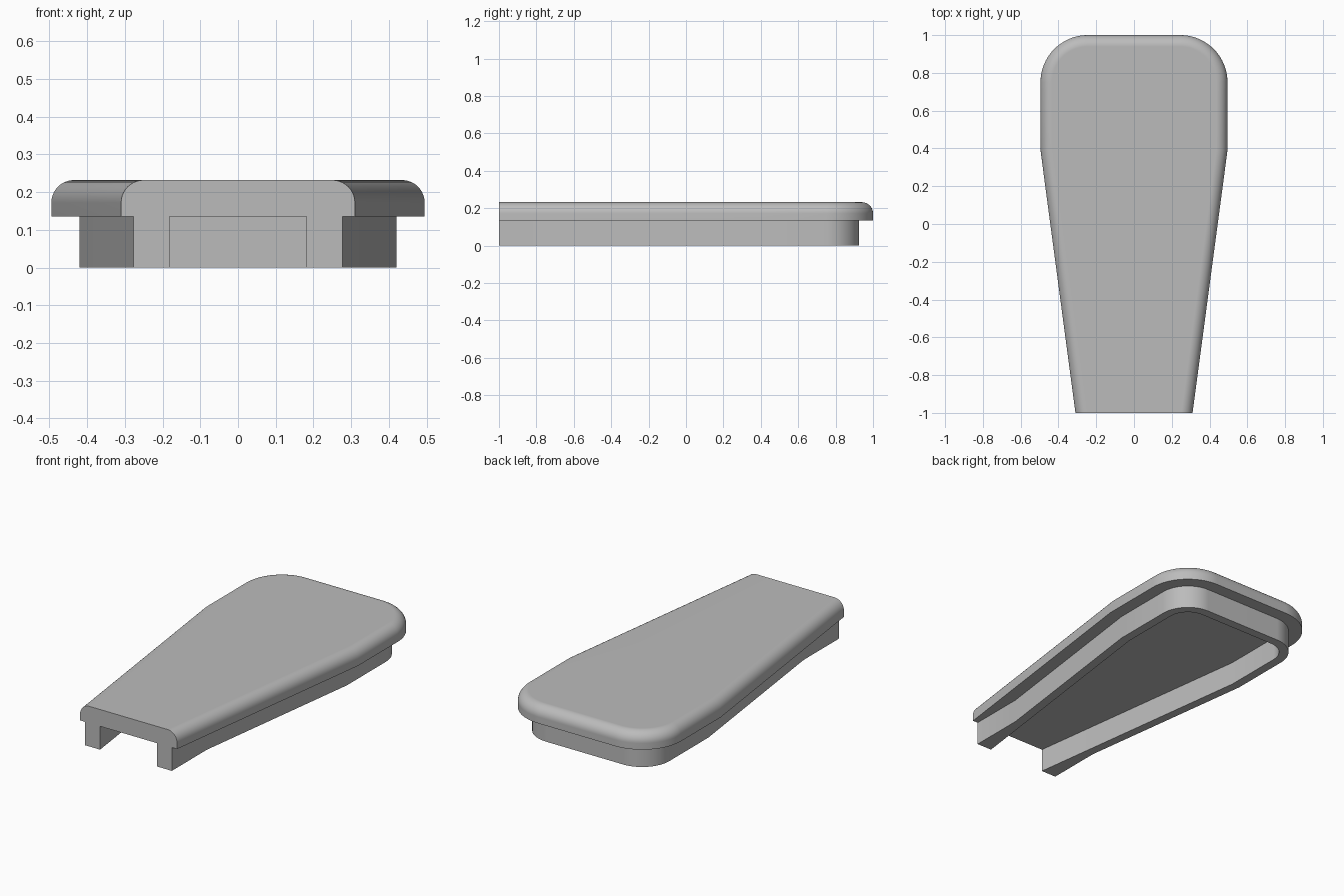
import bpy
import bmesh
import math

cube = bpy.data.objects.get("Cube")
if cube:
    bpy.data.objects.remove(cube, do_unlink=True)

# Overall sizes
FRONT_HALF, BACK_HALF = 0.31, 0.495
KINK_Y = 0.39
CORNER_R = 0.25
LID_BOTTOM, LID_TOP = 0.135, 0.232
FILLET = 0.06
RIM_INSET, RIM_THICK, TAB_HALF = 0.075, 0.052, 0.277
SLOPE = (BACK_HALF - FRONT_HALF) / (KINK_Y + 1)

grey = bpy.data.materials.new("plain grey")
grey.use_nodes = True
grey.diffuse_color = (0.5, 0.5, 0.5, 1)
grey.node_tree.nodes["Principled BSDF"].inputs["Base Color"].default_value = (0.5, 0.5, 0.5, 1)


def outline(inset, tab=None):
    """Tapered outline moved inward, open along the front; tab widens the front ends."""
    front = FRONT_HALF - inset * math.hypot(1, SLOPE)
    side = BACK_HALF - inset
    half = [(front, -1)]
    if tab:
        half = [(tab, -1), (tab, -1 + (tab - front) / SLOPE)]
    half.append((side, -1 + (side - front) / SLOPE))
    r = CORNER_R - inset
    cx, cy = BACK_HALF - CORNER_R, 1 - CORNER_R
    steps = 20
    for i in range(steps + 1):
        a = math.pi / 2 * i / steps
        half.append((cx + r * math.cos(a), cy + r * math.sin(a)))
    return half + [(-x, y) for x, y in reversed(half)]


def finish(name, bm):
    bmesh.ops.recalc_face_normals(bm, faces=bm.faces[:])
    mesh = bpy.data.meshes.new(name)
    bm.to_mesh(mesh)
    bm.free()
    mesh.materials.append(grey)
    obj = bpy.data.objects.new(name, mesh)
    bpy.context.collection.objects.link(obj)
    bpy.ops.object.select_all(action="DESELECT")
    obj.select_set(True)
    bpy.context.view_layer.objects.active = obj
    bpy.ops.object.shade_smooth_by_angle(angle=math.radians(30))
    normals = obj.modifiers.new("weighted normals", "WEIGHTED_NORMAL")
    normals.keep_sharp = True


# Lid: stacked outlines with a rounded upper edge and a flat cut front
levels = [(0, LID_BOTTOM)]
for i in range(11):
    a = math.pi / 2 * i / 10
    levels.append((FILLET * (1 - math.cos(a)), LID_TOP - FILLET * (1 - math.sin(a))))
bm = bmesh.new()
rings = [[bm.verts.new((x, y, z)) for x, y in outline(d)] for d, z in levels]
for low, high in zip(rings, rings[1:]):
    for i in range(len(low) - 1):
        bm.faces.new((low[i], low[i + 1], high[i + 1], high[i]))
bm.faces.new(rings[0])
bm.faces.new(rings[-1])
bm.faces.new([r[0] for r in rings] + [r[-1] for r in reversed(rings)])
finish("lid", bm)

# Rim: horseshoe wall under the lid, thickened at its front ends
bm = bmesh.new()
path = outline(RIM_INSET, TAB_HALF) + outline(RIM_INSET + RIM_THICK)[::-1]
base = bm.faces.new([bm.verts.new((x, y, 0)) for x, y in path])
wall = bmesh.ops.extrude_face_region(bm, geom=[base])
for v in wall["geom"]:
    if isinstance(v, bmesh.types.BMVert):
        v.co.z = LID_BOTTOM
finish("rim", bm)
